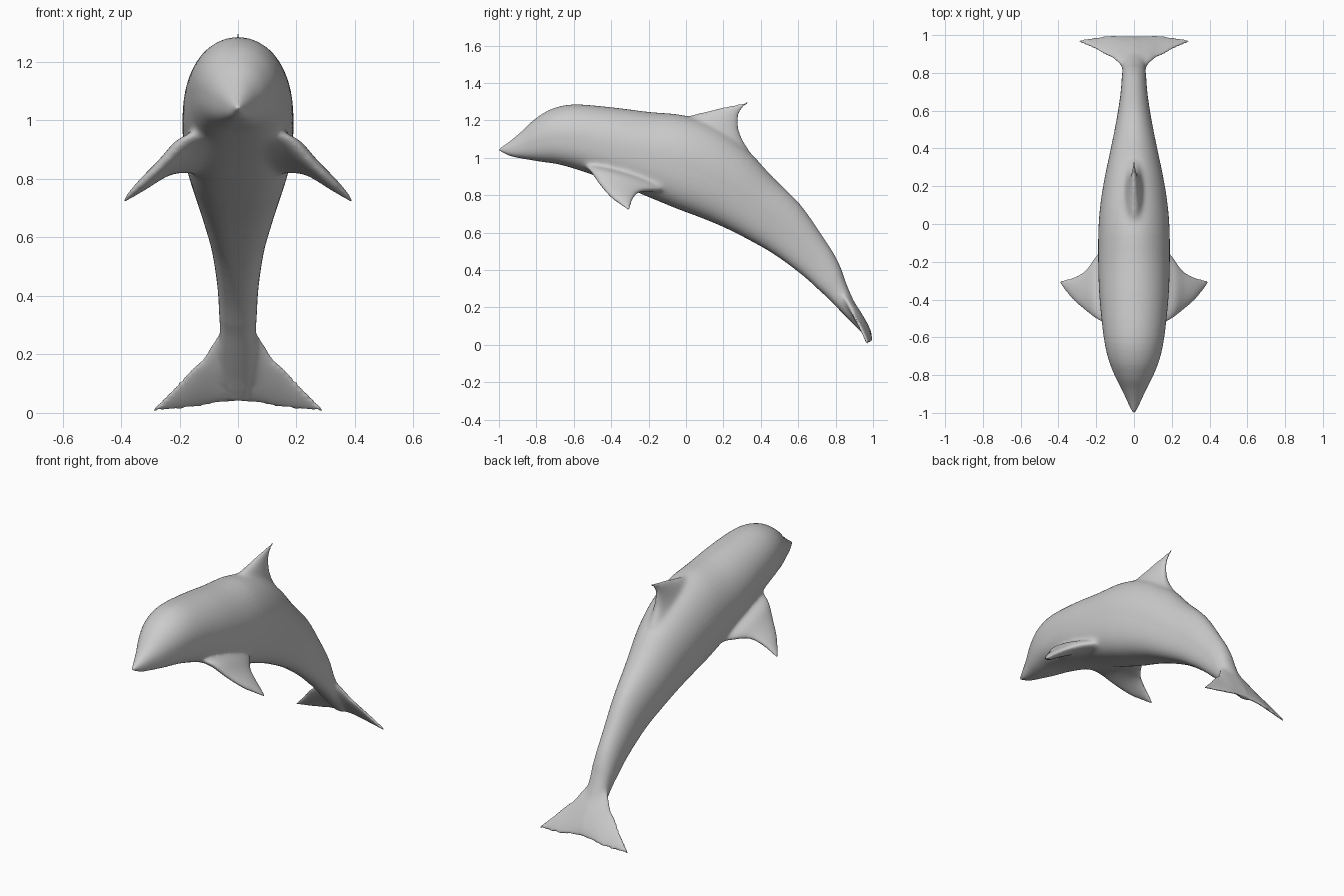
import bpy, bmesh, math
from mathutils import Vector

if "Cube" in bpy.data.objects:
    bpy.data.objects.remove(bpy.data.objects["Cube"])


def smooth_rows(rows, steps):
    """Catmull-Rom interpolation through rows of numbers."""
    rows = [Vector(r) for r in rows]
    out = []
    for i in range(len(rows) - 1):
        p1, p2 = rows[i], rows[i + 1]
        p0 = rows[i - 1] if i else p1 * 2 - p2
        p3 = rows[i + 2] if i + 2 < len(rows) else p2 * 2 - p1
        for s in range(steps):
            t = s / steps
            out.append(0.5 * (2 * p1 + (p2 - p0) * t
                              + (2 * p0 - 5 * p1 + 4 * p2 - p3) * t ** 2
                              + (3 * p1 - p0 - 3 * p2 + p3) * t ** 3))
    out.append(rows[-1])
    return out


def loft(name, rows, thick_dir, sides=32, steps=4, mirror=False, flat=1.0):
    """Skin rings from edge A, edge B, half thickness; flat < 1 squares the B side."""
    n = Vector(thick_dir).normalized()
    bm = bmesh.new()
    rings = []
    for r in smooth_rows(rows, steps):
        a, b, t = Vector(r[0:3]), Vector(r[3:6]), max(r[6], 0.002)
        c, h = (a + b) / 2, (a - b) / 2
        ring = []
        for k in range(sides):
            q = 2 * math.pi * k / sides
            u, v = math.cos(q), math.sin(q)
            if u < 0:
                u, v = -abs(u) ** flat, math.copysign(abs(v) ** flat, v)
            ring.append(bm.verts.new(c + h * u + n * t * v))
        rings.append(ring)
    for r0, r1 in zip(rings, rings[1:]):
        for k in range(sides):
            j = (k + 1) % sides
            bm.faces.new((r0[k], r0[j], r1[j], r1[k]))
    bm.faces.new(rings[0])
    bm.faces.new(rings[-1])
    if mirror:
        bmesh.ops.mirror(bm, geom=bm.verts[:] + bm.edges[:] + bm.faces[:],
                         axis='X', merge_dist=-1)
    bmesh.ops.recalc_face_normals(bm, faces=bm.faces)
    me = bpy.data.meshes.new(name)
    bm.to_mesh(me)
    bm.free()
    ob = bpy.data.objects.new(name, me)
    bpy.context.collection.objects.link(ob)
    return ob


def centre(rows):
    """Expand (y, z, y, z, half width) profiles lying on the centre plane."""
    return [(0, a, b, 0, c, d, w) for a, b, c, d, w in rows]


# body: back point, belly point, half width from snout to tail
body = loft("body", centre([
    (-1.0, 1.048, -1.0, 1.038, .006),
    (-.94, 1.09, -.94, 1.01, .035),
    (-.88, 1.14, -.87, .995, .065),
    (-.81, 1.205, -.78, .98, .105),
    (-.72, 1.26, -.68, .965, .14),
    (-.60, 1.285, -.56, .93, .163),
    (-.40, 1.27, -.38, .865, .183),
    (-.20, 1.245, -.20, .79, .19),
    (0.0, 1.225, -.04, .725, .188),
    (.17, 1.16, .08, .68, .175),
    (.32, 1.05, .20, .63, .152),
    (.46, .90, .33, .565, .123),
    (.61, .75, .47, .485, .094),
    (.73, .58, .62, .375, .073),
    (.81, .45, .73, .275, .065),
    (.87, .30, .82, .185, .062),
    (.93, .165, .90, .105, .05),
    (.98, .055, .965, .04, .03)]), (1, 0, 0), sides=48, flat=0.72)

# dorsal fin: flared root to swept tip
dorsal = loft("dorsal_fin", centre([
    (-.10, 1.17, .36, 1.00, .07),
    (.03, 1.23, .30, 1.11, .045),
    (.12, 1.253, .282, 1.17, .03),
    (.20, 1.275, .285, 1.225, .018),
    (.27, 1.288, .303, 1.262, .011),
    (.332, 1.299, .332, 1.291, .006)]), (1, 0, 0), sides=24)

# pectoral fins: leading edge, trailing edge, half thickness
pectorals = loft("pectoral_fins", [
    (.10, -.55, .96, .10, -.08, .83, .05),
    (.18, -.52, .935, .18, -.14, .825, .045),
    (.25, -.47, .86, .25, -.235, .82, .03),
    (.32, -.41, .79, .32, -.275, .78, .022),
    (.37, -.35, .745, .37, -.29, .74, .013),
    (.394, -.315, .72, .394, -.30, .718, .007)],
    (.77, 0, .63), sides=24, mirror=True)

# tail flukes: leading edge, trailing edge, half thickness
flukes = loft("tail_flukes", [
    (-.01, .82, .31, -.01, .99, .04, .028),
    (.07, .84, .27, .07, .992, .035, .02),
    (.13, .885, .18, .13, .995, .022, .014),
    (.20, .925, .105, .20, .985, .014, .01),
    (.29, .966, .012, .29, .972, .006, .006)],
    (0, .89, .45), sides=24, mirror=True)

# fuse everything into one continuous skin
bpy.ops.object.select_all(action='DESELECT')
for ob in (body, dorsal, pectorals, flukes):
    ob.select_set(True)
bpy.context.view_layer.objects.active = body
bpy.ops.object.join()
remesh = body.modifiers.new("fuse", 'REMESH')
remesh.mode = 'VOXEL'
remesh.voxel_size = 0.008
bpy.ops.object.modifier_apply(modifier="fuse")

# soften the skin where the fins meet the body
joints = [((.17, -.33, .90), .34), ((0, .15, 1.14), .24), ((0, .86, .23), .17)]
group = body.vertex_groups.new(name="joints")
for v in body.data.vertices:
    p = Vector((abs(v.co.x), v.co.y, v.co.z))
    w = max(1 - ((p - Vector(c)).length / r) ** 2 for c, r in joints)
    group.add([v.index], min(1, max(0.04, w * 2)), 'REPLACE')
soft = body.modifiers.new("soften", 'SMOOTH')
soft.factor = 0.5
soft.iterations = 50
soft.vertex_group = "joints"
bpy.ops.object.modifier_apply(modifier="soften")
bpy.ops.object.shade_smooth()
